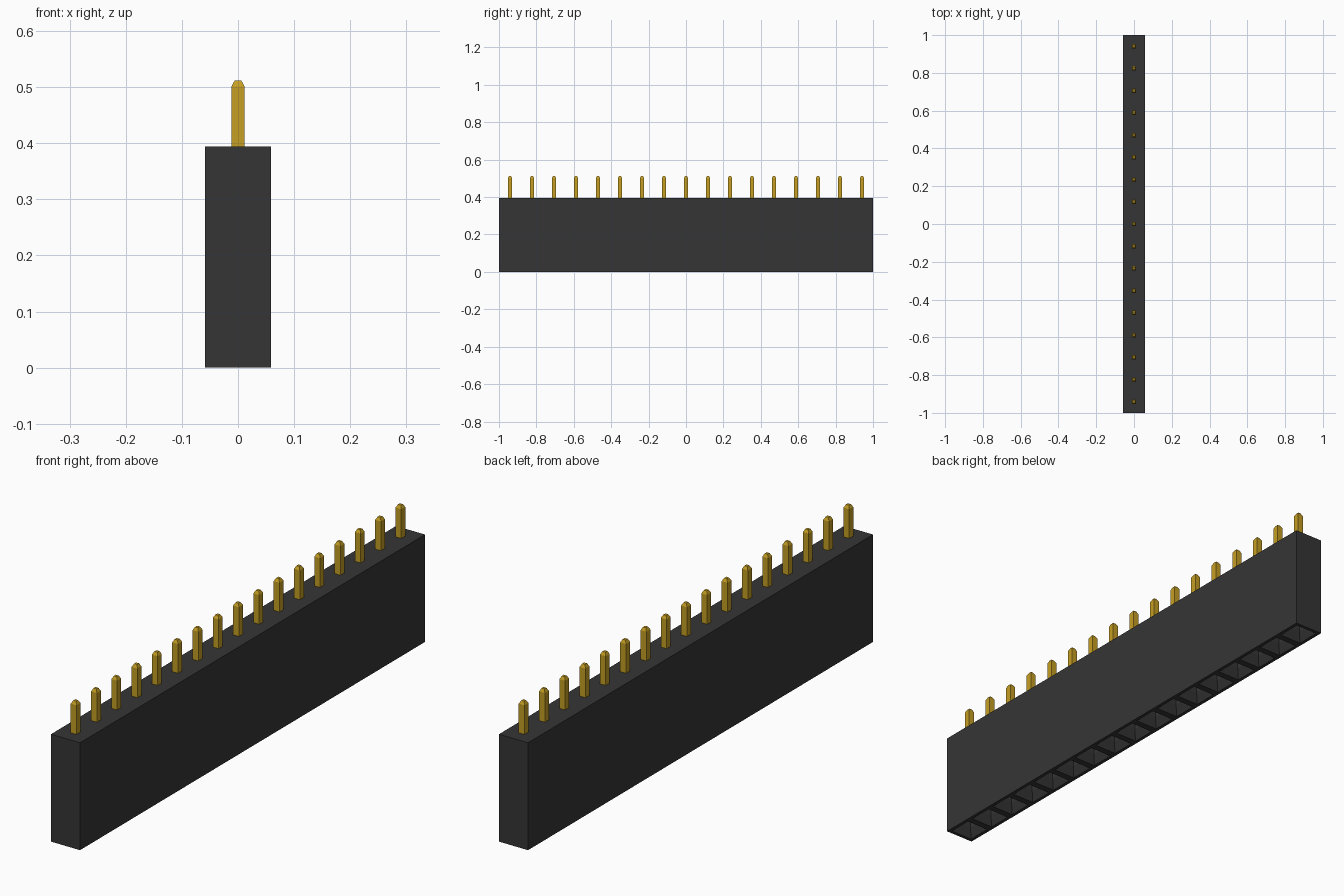
import bpy
import bmesh
from mathutils import Matrix, Vector

if "Cube" in bpy.data.objects:
    bpy.data.objects.remove(bpy.data.objects["Cube"], do_unlink=True)

COUNT = 17
PITCH = 2.0 / COUNT
HEIGHT = 0.394


def material(name, color):
    mat = bpy.data.materials.new(name)
    mat.use_nodes = True
    mat.diffuse_color = color
    mat.node_tree.nodes["Principled BSDF"].inputs["Base Color"].default_value = color
    return mat


def add_object(name, bm, mat):
    mesh = bpy.data.meshes.new(name)
    bm.to_mesh(mesh)
    bm.free()
    mesh.materials.append(mat)
    obj = bpy.data.objects.new(name, mesh)
    bpy.context.collection.objects.link(obj)
    return obj


def box(bm, width, depth, bottom, top):
    size = Matrix.Diagonal((width, depth, top - bottom, 1))
    bmesh.ops.create_cube(bm, size=1, matrix=Matrix.Translation((0, 0, (bottom + top) / 2)) @ size)


black = material("black plastic", (0.036, 0.036, 0.036, 1))
gold = material("gold metal", (0.56, 0.345, 0.017, 1))

# Housing: a long bar sliced into one cell per pin
bm = bmesh.new()
box(bm, PITCH, 2.0, 0, HEIGHT)
for i in range(1, COUNT):
    bmesh.ops.bisect_plane(bm, geom=bm.verts[:] + bm.edges[:] + bm.faces[:],
                           plane_co=(0, -1 + i * PITCH, 0), plane_no=(0, 1, 0))

# Sockets: square funnels in the underside leading to narrow shafts
cells = [f for f in bm.faces if f.normal.z < -0.9]
bmesh.ops.inset_individual(bm, faces=cells, thickness=0.018)
bmesh.ops.inset_individual(bm, faces=cells, thickness=0.025, depth=-0.035)
shafts = bmesh.ops.extrude_discrete_faces(bm, faces=cells)["faces"]
bmesh.ops.translate(bm, vec=Vector((0, 0, 0.25)),
                    verts=list({v for f in shafts for v in f.verts}))
add_object("socket_housing", bm, black)

# Pins: square posts with a chamfered tip, repeated along the housing
bm = bmesh.new()
box(bm, 0.0235, 0.0235, 0.35, 0.501)
tip = [f for f in bm.faces if f.normal.z > 0.9]
bmesh.ops.inset_individual(bm, faces=tip, thickness=0.0085, depth=0.011)
pins = add_object("pins", bm, gold)
pins.location.y = -1 + PITCH / 2
array = pins.modifiers.new("pin_row", 'ARRAY')
array.count = COUNT
array.use_relative_offset = False
array.use_constant_offset = True
array.constant_offset_displace = (0, PITCH, 0)
